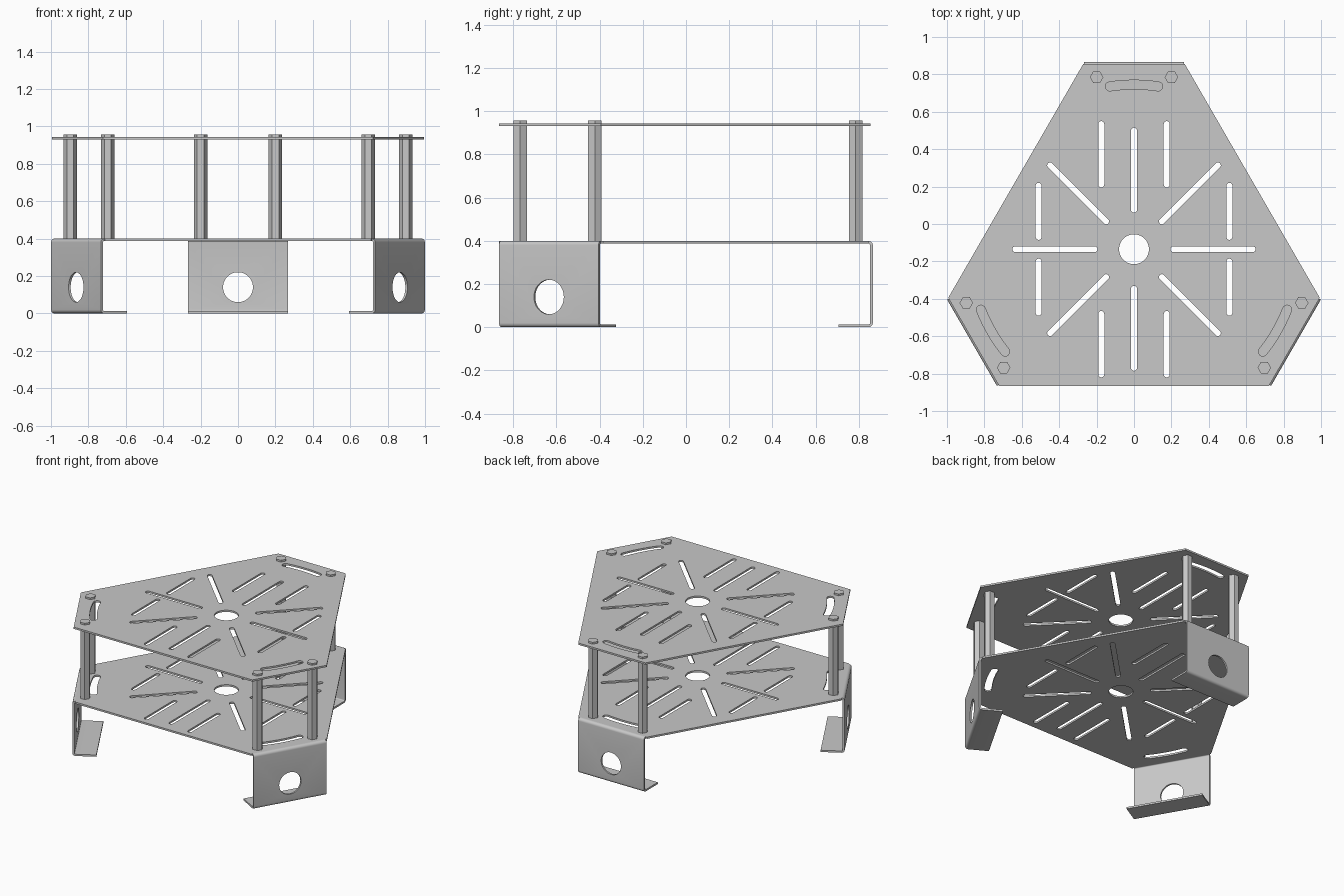
import bpy, bmesh
from math import sin, cos, pi, radians, sqrt
from mathutils import Matrix, Vector

if "Cube" in bpy.data.objects:
    bpy.data.objects.remove(bpy.data.objects["Cube"])

metal = bpy.data.materials.new("grey metal")
metal.use_nodes = True
GREY = (0.58, 0.58, 0.58, 1)
metal.diffuse_color = GREY
metal.node_tree.nodes["Principled BSDF"].inputs["Base Color"].default_value = GREY

CY = -0.135              # y of the hub that everything radiates from
REACH, HALF = 1.0, 0.266  # distance and half width of the short sides
DECK, SHEET = 0.4, 0.013  # lower deck height and sheet thickness
SIDES = [radians(a) for a in (90, 210, 330)]
SIDE_NAMES = ["back", "front_right", "front_left"]


def add_object(name, mesh, smooth=True):
    obj = bpy.data.objects.new(name, mesh)
    bpy.context.collection.objects.link(obj)
    mesh.materials.clear()
    mesh.materials.append(metal)
    if smooth:
        bpy.ops.object.select_all(action='DESELECT')
        obj.select_set(True)
        bpy.context.view_layer.objects.active = obj
        bpy.ops.object.shade_smooth_by_angle(angle=radians(30))
    return obj


def baked_mesh(obj):
    """Mesh of an object with its modifiers applied; the object is removed."""
    bpy.context.view_layer.update()
    graph = bpy.context.evaluated_depsgraph_get()
    mesh = bpy.data.meshes.new_from_object(obj.evaluated_get(graph))
    bpy.data.objects.remove(obj)
    return mesh


def slab(loops, thickness):
    """Flat plate from an outline and hole loops, centred on local z = 0."""
    curve = bpy.data.curves.new("outline", 'CURVE')
    curve.dimensions, curve.fill_mode = '2D', 'BOTH'
    curve.extrude = thickness / 2
    for loop in loops:
        spline = curve.splines.new('POLY')
        spline.points.add(len(loop) - 1)
        for point, (x, y) in zip(spline.points, loop):
            point.co = (x, y, 0, 1)
        spline.use_cyclic_u = True
    helper = bpy.data.objects.new("outline", curve)
    bpy.context.collection.objects.link(helper)
    mesh = baked_mesh(helper)
    bm = bmesh.new()
    bm.from_mesh(mesh)
    bmesh.ops.remove_doubles(bm, verts=bm.verts, dist=1e-5)
    bmesh.ops.recalc_face_normals(bm, faces=bm.faces)
    bm.to_mesh(mesh)
    bm.free()
    return mesh


def arc(cx, cy, r, start, end, steps):
    return [(cx + r * cos(start + (end - start) * i / steps),
             cy + r * sin(start + (end - start) * i / steps)) for i in range(steps + 1)]


def slot(x1, y1, x2, y2, r=0.016):
    """Straight slot with round ends; the end points include the caps."""
    a, b = Vector((x1, y1)), Vector((x2, y2))
    d = (b - a).normalized()
    a, b = a + d * r, b - d * r
    t = Vector((1, 0)).angle_signed(d) * -1
    return arc(b.x, b.y, r, t - pi / 2, t + pi / 2, 8) + arc(a.x, a.y, r, t + pi / 2, t + 1.5 * pi, 8)


def curved_slot(mid, spread=0.148, ring=0.88, r=0.024):
    lo, hi = mid - spread, mid + spread
    return (arc(0, 0, ring + r, lo, hi, 16)
            + arc(ring * cos(hi), ring * sin(hi), r, hi, hi + pi, 8)[1:-1]
            + arc(0, 0, ring - r, hi, lo, 16)
            + arc(ring * cos(lo), ring * sin(lo), r, lo + pi, lo + 2 * pi, 8)[1:-1])


def outline(reach):
    """Triangle with cut corners; the short sides lie at the given reach."""
    half = HALF + (REACH - reach) / sqrt(3)
    return [(reach * cos(a) - s * half * sin(a), reach * sin(a) + s * half * cos(a))
            for a in SIDES for s in (-1, 1)]


# Slot pattern shared by both decks
holes = [arc(0, 0, 0.08, 0, 2 * pi * 47 / 48, 47)]
for i in range(8):
    c, s = cos(i * pi / 4), sin(i * pi / 4)
    holes.append(slot(0.195 * c, 0.195 * s, 0.65 * c, 0.65 * s))
for sx in (-1, 1):
    for sy in (-1, 1):
        holes.append(slot(sx * 0.175, sy * 0.33, sx * 0.175, sy * 0.685))
        holes.append(slot(sx * 0.51, sy * 0.05, sx * 0.51, sy * 0.355))
holes += [curved_slot(a) for a in SIDES]

# Decks
BEND = 0.02
for name, reach, top in (("lower_deck", REACH - BEND, DECK), ("upper_deck", 0.99, 0.944)):
    deck = add_object(name, slab([outline(reach)] + holes, SHEET))
    deck.location = (0, CY, top - SHEET / 2)

# Bent legs with an inward foot and a round hole
x, inner = REACH - BEND, BEND - SHEET
profile = (arc(x, DECK - BEND, BEND, pi / 2, 0, 6) + arc(x, BEND, BEND, 0, -pi / 2, 6)
           + [(0.84, 0), (0.84, SHEET)]
           + arc(x, BEND, inner, -pi / 2, 0, 6) + arc(x, DECK - BEND, inner, 0, pi / 2, 6))
for side, a in zip(SIDE_NAMES, SIDES):
    leg = add_object("leg_blank", slab([profile], 2 * HALF), smooth=False)
    bm = bmesh.new()
    bmesh.ops.create_cone(bm, cap_ends=True, segments=48, radius1=0.08, radius2=0.08, depth=0.2,
                          matrix=Matrix.Translation((REACH, 0.14, 0)) @ Matrix.Rotation(pi / 2, 4, 'Y'))
    drill_mesh = bpy.data.meshes.new("drill")
    bm.to_mesh(drill_mesh)
    bm.free()
    drill = add_object("drill", drill_mesh, smooth=False)
    drill.hide_render = True
    cut = leg.modifiers.new("hole", 'BOOLEAN')
    cut.operation, cut.solver, cut.object = 'DIFFERENCE', 'EXACT', drill
    mesh = baked_mesh(leg)
    bpy.data.objects.remove(drill)
    # local x points outwards, local y up
    mesh.transform(Matrix.Translation((0, CY, 0)) @ Matrix.Rotation(a, 4, 'Z') @ Matrix.Rotation(pi / 2, 4, 'X'))
    add_object(side + "_leg", mesh)

# Hexagonal standoffs through the upper deck
LENGTH = 0.957 - DECK
for side, a in zip(SIDE_NAMES, SIDES):
    for n, s in enumerate((-1, 1)):
        bm = bmesh.new()
        bmesh.ops.create_cone(bm, cap_ends=True, segments=6, radius1=0.036, radius2=0.036, depth=LENGTH,
                              matrix=Matrix.Rotation(pi / 2, 4, 'Z'))
        # turn so that two corners point along x
        corner = max(v.co.x for v in bm.verts)
        if corner < 0.035:
            bm.transform(Matrix.Rotation(pi / 6, 4, 'Z'))
        mesh = bpy.data.meshes.new("standoff")
        bm.to_mesh(mesh)
        bm.free()
        post = add_object(f"{side}_standoff_{n + 1}", mesh, smooth=False)
        post.location = (0.92 * cos(a) - s * 0.2 * sin(a), CY + 0.92 * sin(a) + s * 0.2 * cos(a),
                         DECK + LENGTH / 2)
